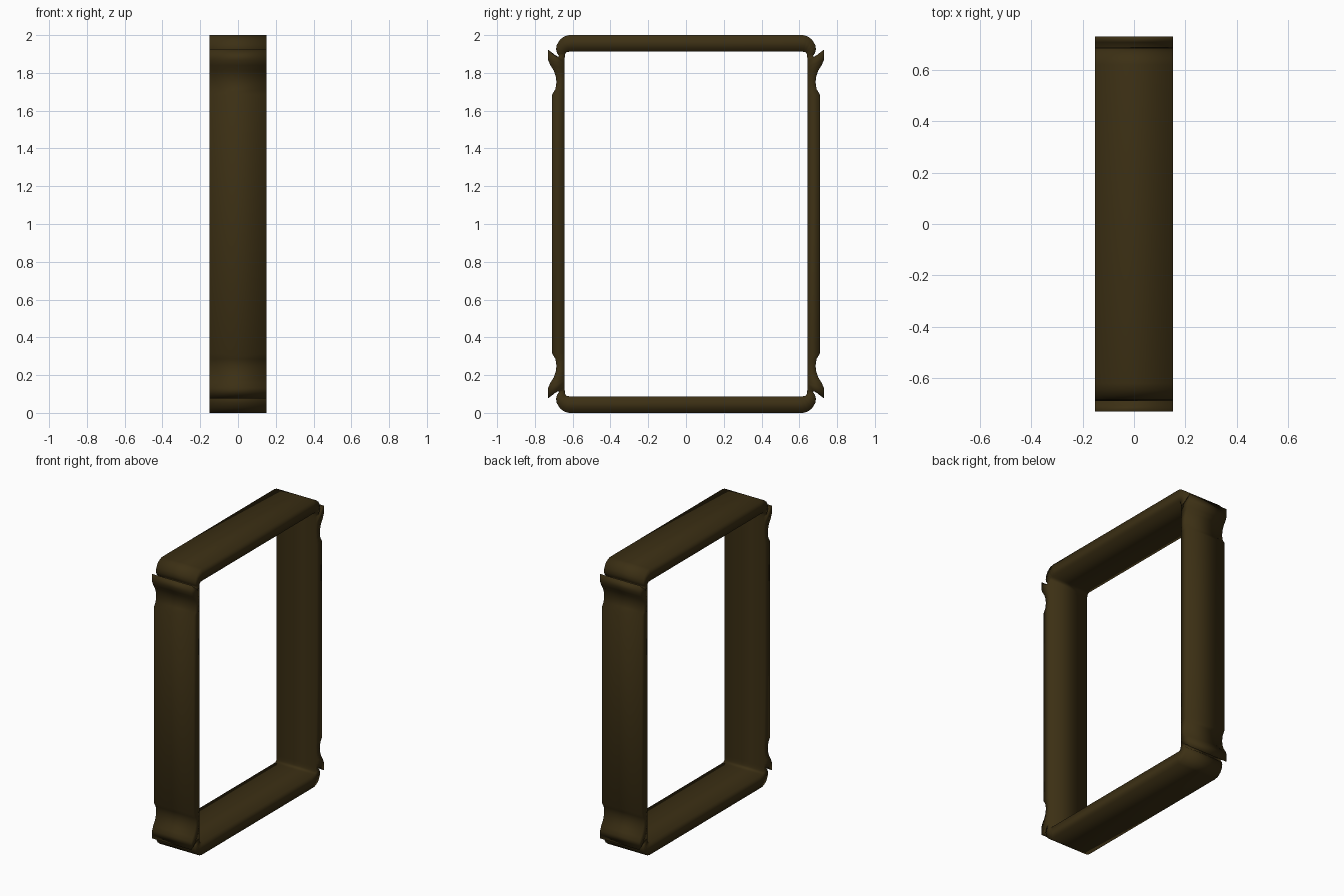
import bpy, bmesh

if "Cube" in bpy.data.objects:
    bpy.data.objects.remove(bpy.data.objects["Cube"])

HALF_DEPTH = 0.152

# Upper right quarter of the frame section: (outer y, outer z, inner y, inner z)
QUARTER = [
    (0.620, 2.000, 0.600, 1.912),
    (0.645, 1.993, 0.618, 1.912),
    (0.668, 1.975, 0.628, 1.911),
    (0.684, 1.948, 0.634, 1.908),
    (0.688, 1.925, 0.638, 1.904),
    (0.682, 1.902, 0.640, 1.899),
    (0.671, 1.890, 0.641, 1.891),
    (0.677, 1.885, 0.642, 1.880),
    (0.690, 1.889, 0.642, 1.866),
    (0.707, 1.902, 0.642, 1.855),
    (0.730, 1.923, 0.642, 1.845),
    (0.730, 1.868, 0.642, 1.830),
    (0.718, 1.840, 0.642, 1.815),
    (0.700, 1.812, 0.642, 1.800),
    (0.689, 1.780, 0.642, 1.780),
    (0.686, 1.750, 0.642, 1.750),
    (0.691, 1.715, 0.642, 1.715),
    (0.709, 1.685, 0.642, 1.685),
]

# Mirror the quarter into a closed ring, clockwise
flip_z = [(a, 2 - b, c, 2 - d) for a, b, c, d in reversed(QUARTER)]
right = QUARTER + flip_z
left = [(-a, b, -c, d) for a, b, c, d in reversed(right)]
ring = right + left

# Frame: outer and inner walls plus both faces
bm = bmesh.new()
loops = []
for x in (-HALF_DEPTH, HALF_DEPTH):
    loops.append([bm.verts.new((x, a, b)) for a, b, c, d in ring])
    loops.append([bm.verts.new((x, c, d)) for a, b, c, d in ring])
back_out, back_in, front_out, front_in = loops
n = len(ring)
for p, q in ((back_out, front_out), (front_out, front_in),
             (front_in, back_in), (back_in, back_out)):
    for i in range(n):
        j = (i + 1) % n
        bm.faces.new((p[i], p[j], q[j], q[i]))
bmesh.ops.recalc_face_normals(bm, faces=bm.faces)
for f in bm.faces:
    f.smooth = True
mesh = bpy.data.meshes.new("picture_frame")
bm.to_mesh(mesh)
bm.free()

frame = bpy.data.objects.new("frame", mesh)
bpy.context.collection.objects.link(frame)

# Dark wood colour
wood = bpy.data.materials.new("dark_wood")
wood.diffuse_color = (0.045, 0.029, 0.007, 1)
wood.use_nodes = True
wood.node_tree.nodes["Principled BSDF"].inputs["Base Color"].default_value = wood.diffuse_color
mesh.materials.append(wood)
